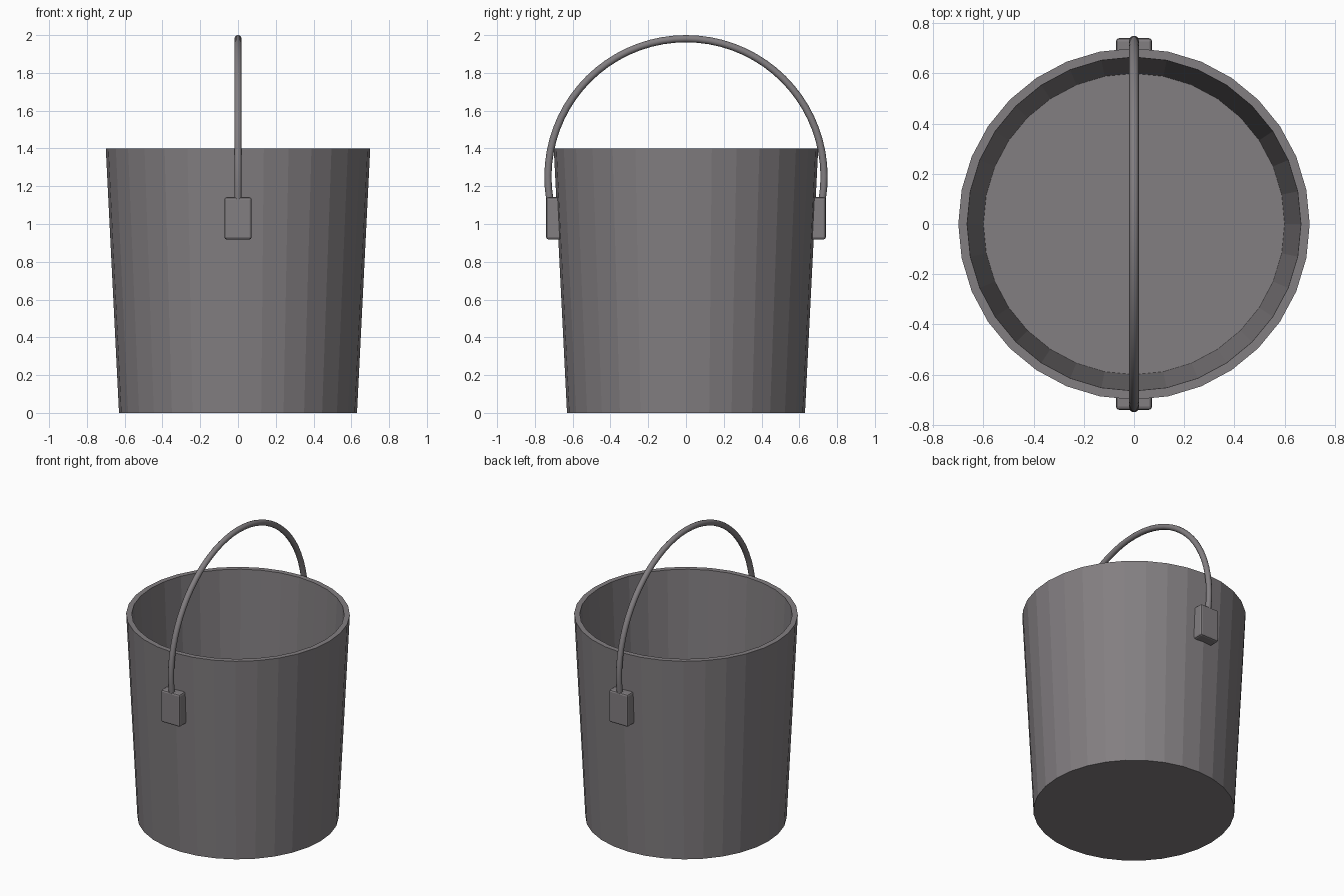
import bpy, bmesh, math

if "Cube" in bpy.data.objects:
    bpy.data.objects.remove(bpy.data.objects["Cube"])

# One dull grey metal for the whole model
metal = bpy.data.materials.new("dull_grey_metal")
metal.diffuse_color = (0.225, 0.21, 0.22, 1)
metal.use_nodes = True
metal.node_tree.nodes["Principled BSDF"].inputs["Base Color"].default_value = metal.diffuse_color


def add_mesh(name, bm):
    bmesh.ops.recalc_face_normals(bm, faces=bm.faces)
    mesh = bpy.data.meshes.new(name)
    bm.to_mesh(mesh)
    bm.free()
    obj = bpy.data.objects.new(name, mesh)
    obj.data.materials.append(metal)
    bpy.context.collection.objects.link(obj)
    return obj


# Tapered bucket shell: rings from outer base, over the rim, to the inner floor
SIDES = 32
bm = bmesh.new()
rings = []
for r, z in [(0.63, 0), (0.70, 1.40), (0.665, 1.40), (0.60, 0.05)]:
    rings.append([bm.verts.new((r * math.cos(2 * math.pi * i / SIDES),
                                r * math.sin(2 * math.pi * i / SIDES), z))
                  for i in range(SIDES)])
for a, b in zip(rings, rings[1:]):
    for i in range(SIDES):
        j = (i + 1) % SIDES
        bm.faces.new((a[i], a[j], b[j], b[i]))
bm.faces.new(rings[0])
bm.faces.new(rings[-1])
add_mesh("bucket_shell", bm)

# Round wire handle arching over the bucket, ends tucked into the brackets
R, CZ, T = 0.731, 1.25, 0.019
STEPS, TUBE, DIP = 40, 12, math.radians(9.5)
bm = bmesh.new()
loops = []
for s in range(STEPS + 1):
    a = -DIP + (math.pi + 2 * DIP) * s / STEPS
    loop = []
    for k in range(TUBE):
        t = 2 * math.pi * k / TUBE
        rad = R + T * math.cos(t)
        loop.append(bm.verts.new((T * math.sin(t), rad * math.cos(a),
                                  CZ + rad * math.sin(a))))
    loops.append(loop)
for a, b in zip(loops, loops[1:]):
    for k in range(TUBE):
        j = (k + 1) % TUBE
        bm.faces.new((a[k], a[j], b[j], b[k])).smooth = True
bm.faces.new(loops[0])
bm.faces.new(loops[-1])
add_mesh("handle", bm)

# Bevelled bracket on the front and back
for side, label in ((-1, "front"), (1, "back")):
    bm = bmesh.new()
    bmesh.ops.create_cube(bm, size=1)
    for v in bm.verts:
        v.co.x *= 0.144
        v.co.y = side * 0.70 + v.co.y * 0.08
        v.co.z = 1.03 + v.co.z * 0.224
    bmesh.ops.bevel(bm, geom=bm.edges[:], offset=0.012, segments=2,
                    profile=0.5, affect='EDGES')
    add_mesh(label + "_bracket", bm)
